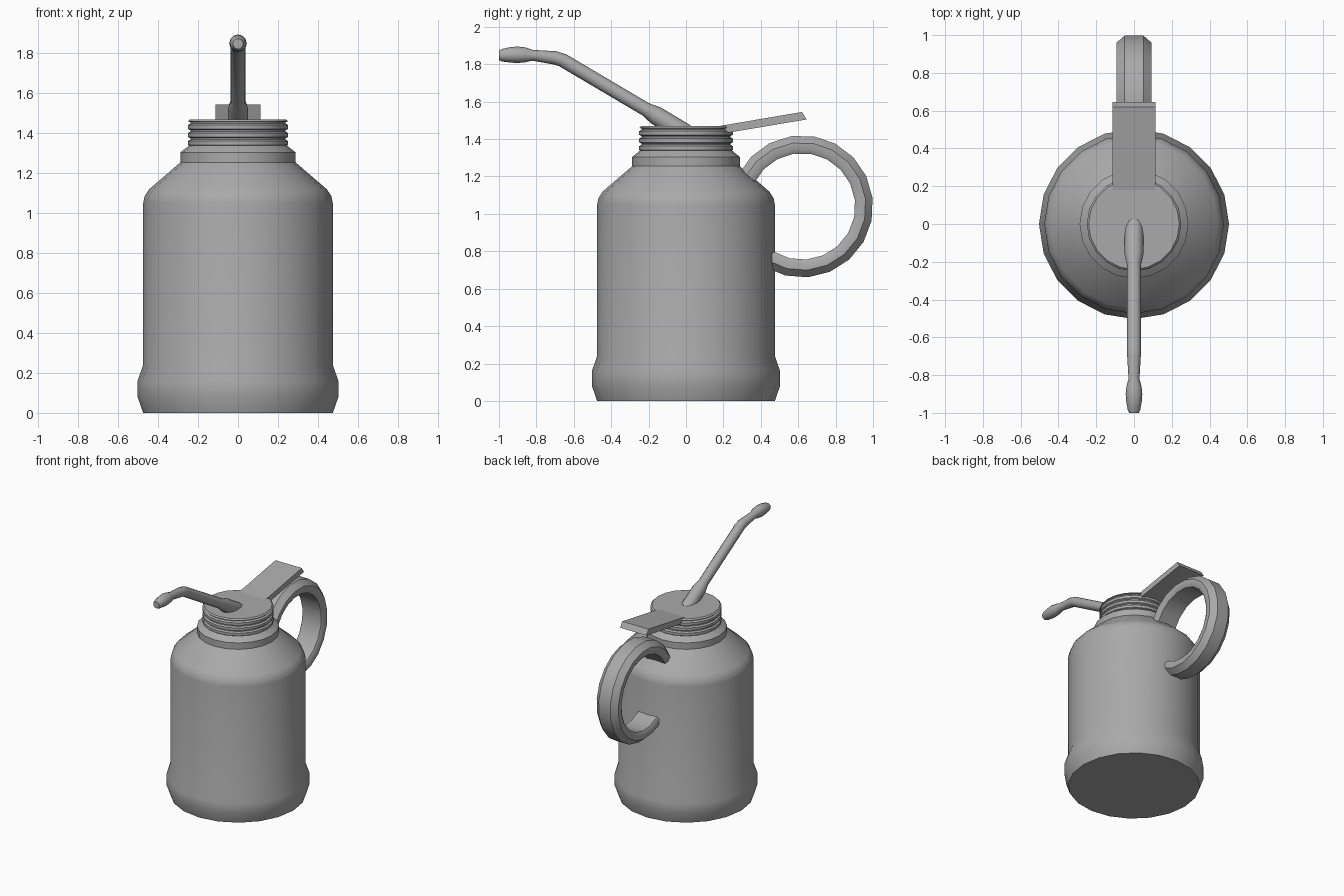
import bpy, bmesh, math
from mathutils import Vector

default = bpy.data.objects.get("Cube")
if default:
    bpy.data.objects.remove(default)

metal = bpy.data.materials.new("grey metal")
metal.use_nodes = True
GREY = (0.4, 0.4, 0.4, 1)
metal.diffuse_color = GREY
metal.node_tree.nodes["Principled BSDF"].inputs["Base Color"].default_value = GREY


def skin(name, rings, angle=35):
    """Bridge a list of closed rings of points, cap both ends, add the object."""
    bm = bmesh.new()
    loops = [[bm.verts.new(p) for p in ring] for ring in rings]
    n = len(loops[0])
    for a, b in zip(loops, loops[1:]):
        for i in range(n):
            j = (i + 1) % n
            bm.faces.new((a[i], a[j], b[j], b[i]))
    bm.faces.new(loops[0])
    bm.faces.new(loops[-1])
    bmesh.ops.recalc_face_normals(bm, faces=bm.faces)
    mesh = bpy.data.meshes.new(name)
    bm.to_mesh(mesh)
    bm.free()
    mesh.materials.append(metal)
    obj = bpy.data.objects.new(name, mesh)
    bpy.context.collection.objects.link(obj)
    bpy.ops.object.select_all(action='DESELECT')
    obj.select_set(True)
    bpy.context.view_layer.objects.active = obj
    bpy.ops.object.shade_smooth_by_angle(angle=math.radians(angle))
    return obj


def lathe(name, profile, sides=20):
    turns = [2 * math.pi * i / sides for i in range(sides)]
    return skin(name, [[(r * math.cos(t), r * math.sin(t), z) for t in turns]
                       for r, z in profile])


def tube(name, path, sides=12):
    """Round tube along (y, z, radius) stations in the middle plane."""
    pts = [Vector((0, y, z)) for y, z, r in path]
    rings = []
    for i, (y, z, r) in enumerate(path):
        along = (pts[min(i + 1, len(pts) - 1)] - pts[max(i - 1, 0)]).normalized()
        up = Vector((1, 0, 0)).cross(along)
        turns = [2 * math.pi * k / sides for k in range(sides)]
        rings.append([pts[i] + r * (Vector((math.cos(t), 0, 0)) + math.sin(t) * up)
                      for t in turns])
    return skin(name, rings)


# Can with a bulged foot, sloping shoulder and collar
lathe("can_body", [(0.475, 0), (0.503, 0.08), (0.503, 0.16), (0.475, 0.24),
                   (0.475, 1.05), (0.468, 1.085), (0.445, 1.12), (0.288, 1.255),
                   (0.288, 1.305), (0.25, 1.335), (0.235, 1.345)])

# Screw cap with rounded ridges
ridges = [(0.235, 1.33)]
for z in (1.342, 1.382, 1.422):
    ridges += [(0.25, z), (0.25, z + 0.02), (0.238, z + 0.028), (0.238, z + 0.034)]
lathe("threaded_cap", ridges + [(0.25, 1.46), (0.24, 1.47)])

# Spout: thick sleeve, thin pipe, bend and bulged nozzle
tube("spout", [(0.0, 1.43, 0.05), (-0.16, 1.526, 0.05), (-0.215, 1.559, 0.037),
               (-0.66, 1.822, 0.037), (-0.70, 1.834, 0.036), (-0.82, 1.848, 0.029),
               (-0.86, 1.85, 0.04), (-0.90, 1.851, 0.044), (-0.94, 1.85, 0.041),
               (-0.985, 1.848, 0.033), (-1.0, 1.848, 0.026)])

# Thumb lever
lever_side = [(0.15, 1.465), (0.62, 1.545), (0.645, 1.505), (0.2, 1.43)]
skin("thumb_lever", [[(x, y, z) for y, z in lever_side] for x in (-0.113, 0.113)])

# Ring handle with a chamfered section, both ends sunk into the can
half = [(0.05, 0.38), (0.093, 0.342), (0.093, 0.305), (0.08, 0.285)]
section = half + [(-x, r) for x, r in reversed(half)]
steps = 15
arc = [math.radians(-122 + 276 * i / steps) for i in range(steps + 1)]
skin("ring_handle", [[(x, 0.62 + r * math.cos(t), 1.04 + r * math.sin(t))
                      for x, r in section] for t in arc])
